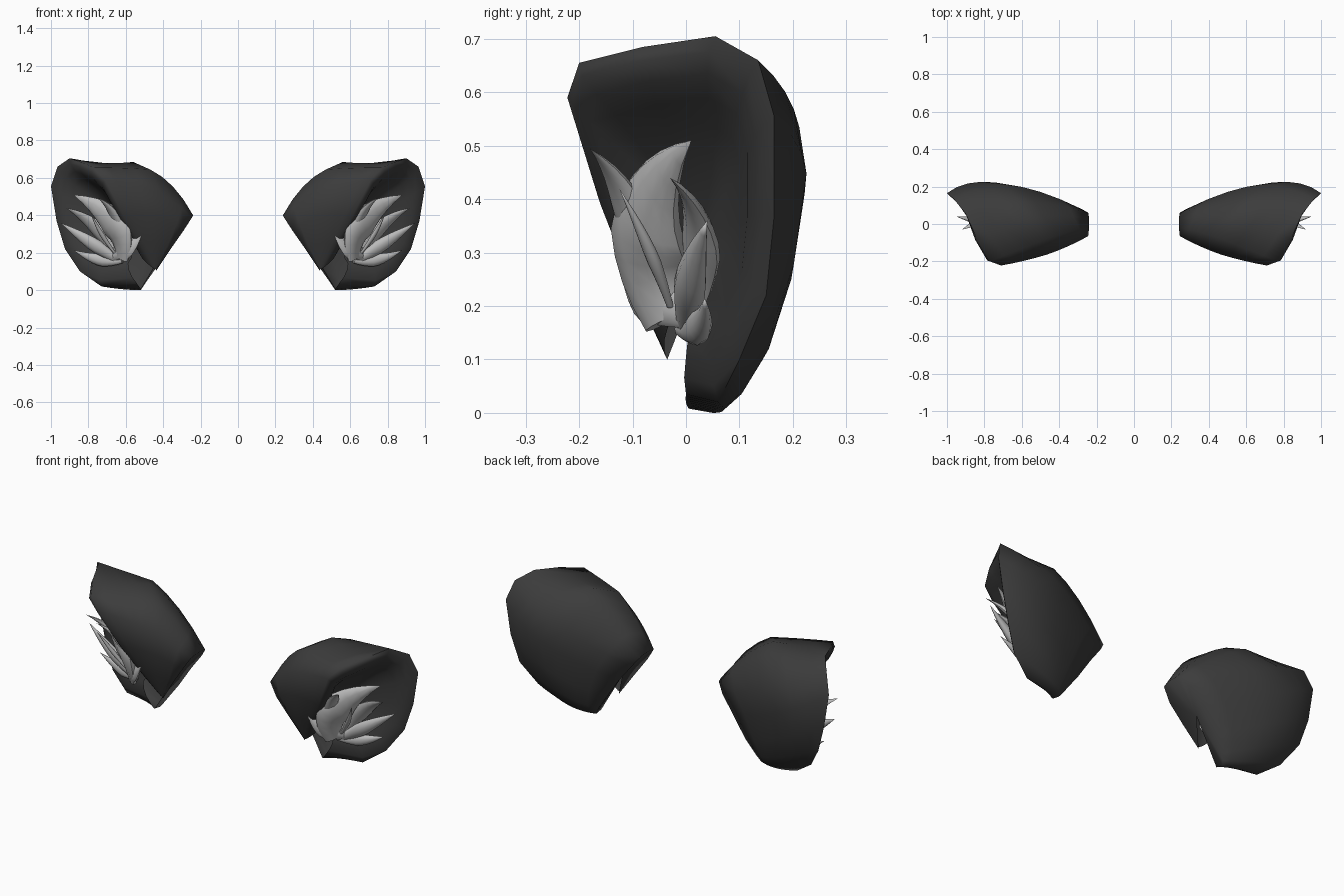
import bpy, bmesh, math
from mathutils import Vector as V

if "Cube" in bpy.data.objects:
    bpy.data.objects.remove(bpy.data.objects["Cube"])


def material(name, value):
    m = bpy.data.materials.new(name)
    m.diffuse_color = (value, value, value, 1)
    m.use_nodes = True
    m.node_tree.nodes["Principled BSDF"].inputs["Base Color"].default_value = m.diffuse_color
    return m


dark = material("charcoal fur", 0.045)
light = material("pale grey fluff", 0.5)


def finish(name, bm, mat, angle):
    """Turn a bmesh into a smooth object mirrored to the other side."""
    bmesh.ops.recalc_face_normals(bm, faces=bm.faces)
    me = bpy.data.meshes.new(name)
    bm.to_mesh(me)
    bm.free()
    ob = bpy.data.objects.new(name, me)
    bpy.context.collection.objects.link(ob)
    me.materials.append(mat)
    bpy.ops.object.select_all(action='DESELECT')
    ob.select_set(True)
    bpy.context.view_layer.objects.active = ob
    bpy.ops.object.shade_smooth_by_angle(angle=math.radians(angle))
    ob.modifiers.new("Mirror", 'MIRROR').use_mirror_merge = False
    return ob


# Ear shell: columns run from the head edge, over the crown, to the rim
base = [(.44, -.035, .10), (.36, -.06, .22), (.29, -.075, .32), (.245, -.065, .39),
        (.24, -.02, .40), (.24, .03, .40), (.245, .06, .39), (.28, .08, .34),
        (.35, .09, .25), (.43, .09, .13), (.49, .075, .045), (.51, .065, .015),
        (.52, .05, .0), (.52, .005, .008)]
crown = [(.44, -.04, .11), (.44, -.10, .25), (.45, -.15, .40), (.47, -.165, .54),
         (.47, -.08, .645), (.56, .03, .685), (.61, .12, .655), (.69, .212, .535),
         (.74, .222, .41), (.73, .197, .25), (.69, .155, .12), (.66, .11, .045),
         (.62, .07, .005), (.53, .0, .02)]
rim = [(.45, -.04, .115), (.52, -.10, .24), (.61, -.16, .39), (.71, -.222, .59),
       (.77, -.20, .655), (.84, -.08, .685), (.90, .055, .705), (.965, .135, .66),
       (1.0, .165, .555), (.97, .165, .37), (.925, .15, .22), (.845, .10, .10),
       (.73, .06, .02), (.54, .0, .035)]
# How far the top dips straight between crown and rim
dip = {3: .4, 4: .9, 5: 1.2, 6: 1.0, 7: .55}
# Thicker roll along the top of the rim
roll = {3: .012, 4: .022, 5: .022, 6: .012}
mouth, deep = V((.74, .0, .37)), V((.60, .03, .34))
outward = V((.8, -.58, .1))

bm = bmesh.new()
columns = []
for n, (b, c, r) in enumerate(zip(base, crown, rim)):
    b, c, r = V(b), V(c), V(r)
    col = []
    for i in range(9):
        t = i / 8
        p = b * (1 - t) * (1 - 2 * t) + c * 4 * t * (1 - t) + r * t * (2 * t - 1)
        if t > .5:
            p = p.lerp(c.lerp(r, 2 * t - 1), dip.get(n, 0))
        col.append(p)
    # Rolled lip, then the hollow
    k = roll.get(n, .006)
    col += [r.lerp(mouth, .09) + outward * k, r.lerp(mouth, .21) + outward * (k - .006),
            r.lerp(mouth.lerp(deep, .4), .33),
            r.lerp(deep, .46), r.lerp(deep, .68)]
    columns.append([bm.verts.new(p) for p in col])
for a, b in zip(columns, columns[1:]):
    for i in range(len(a) - 1):
        bm.faces.new((a[i], a[i + 1], b[i + 1], b[i]))
floor = bm.verts.new(deep)
head = bm.verts.new((.38, .02, .24))
for a, b in zip(columns, columns[1:] + columns[:1]):
    bm.faces.new((a[-1], floor, b[-1]))
    if b is not columns[0]:
        bm.faces.new((head, a[0], b[0]))
finish("ear_shell", bm, dark, 85)


# Inner fluff: flattened tapering locks along curved paths
def lock(bm, root, mid, tip, width, thick, facing=V((.75, -.65, .1))):
    root, mid, tip = V(root), V(mid), V(tip)
    rings, sides, steps = [], 10, 10
    for i in range(steps):
        t = i / steps
        p = root * (1 - t) ** 2 + mid * 2 * t * (1 - t) + tip * t * t
        tan = ((mid - root) * (1 - t) + (tip - mid) * t).normalized()
        side = tan.cross(facing).normalized()
        out = side.cross(tan)
        s = (.5 + 1.2 * t) if t < .42 else 1 - ((t - .42) / .58) ** 1.4
        rings.append([bm.verts.new(p + side * width * s * math.cos(k * math.tau / sides)
                                   + out * thick * s * math.sin(k * math.tau / sides))
                      for k in range(sides)])
    for a, b in zip(rings, rings[1:]):
        for k in range(sides):
            n = (k + 1) % sides
            bm.faces.new((a[k], a[n], b[n], b[k]))
    bm.faces.new(rings[0])
    end = bm.verts.new(tip)
    for k in range(sides):
        bm.faces.new((rings[-1][k], rings[-1][(k + 1) % sides], end))


locks = {
    "fluff_base": ((.67, .0, .19), (.58, -.08, .23), (.515, -.12, .30), .065, .025),
    "broad_lock": ((.62, -.04, .17), (.58, -.12, .38), (.88, .01, .51), .095, .045),
    "front_lock": ((.61, -.08, .24), (.63, -.09, .42), (.75, -.18, .495), .04, .02),
    "upper_lock": ((.64, .0, .17), (.73, .07, .36), (.92, -.03, .44), .05, .025),
    "middle_lock": ((.63, .0, .15), (.78, .0, .25), (.95, .04, .36), .04, .028),
    "lower_lock": ((.62, -.01, .16), (.74, .04, .14), (.88, .035, .215), .034, .024),
    "thin_lock": ((.66, -.03, .20), (.74, -.06, .30), (.79, -.125, .42), .014, .012),
}
for name, spec in locks.items():
    bm = bmesh.new()
    lock(bm, *spec)
    finish(name, bm, light, 60)
